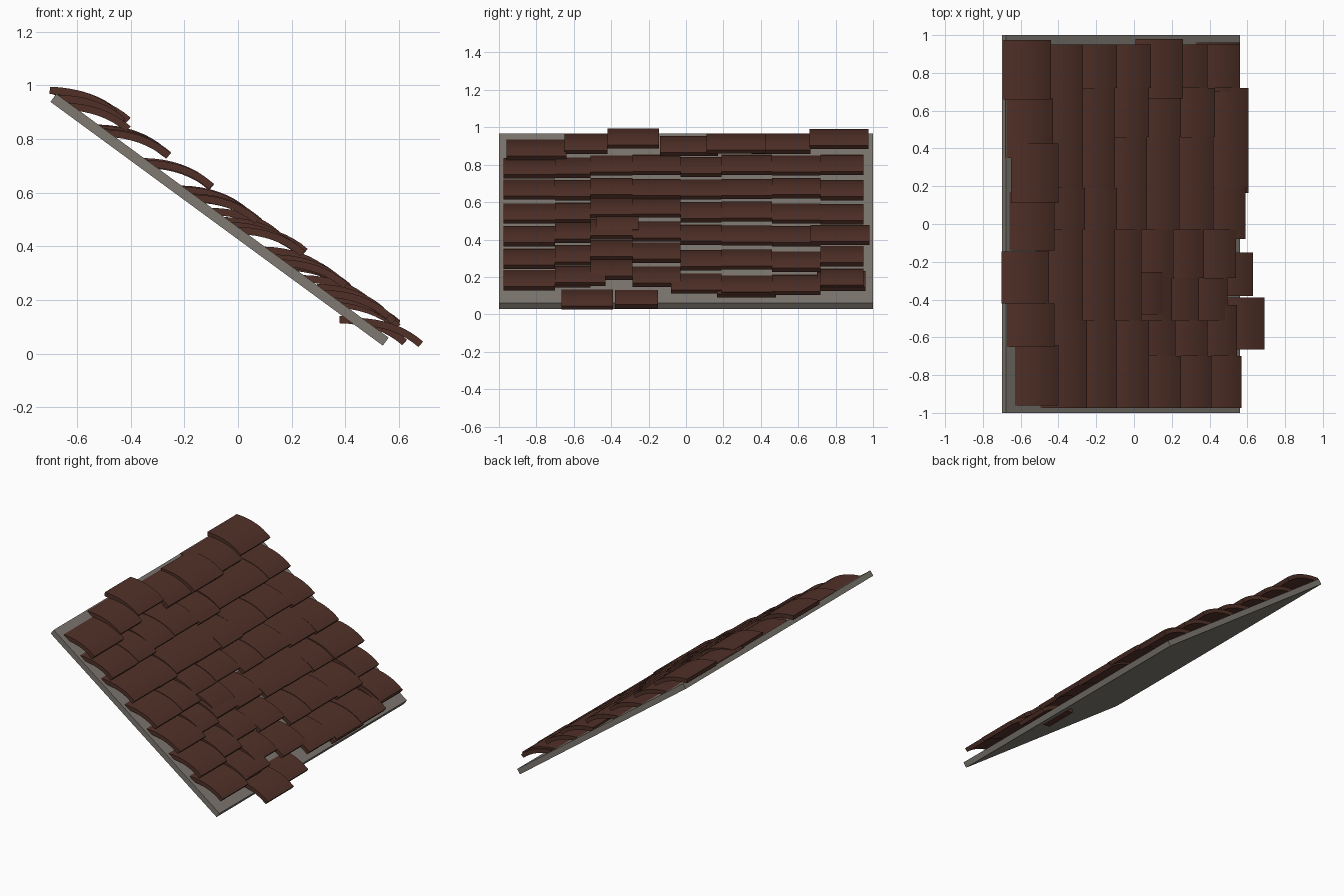
import bpy, bmesh, math
from mathutils import Vector

if "Cube" in bpy.data.objects:
    bpy.data.objects.remove(bpy.data.objects["Cube"])


def material(name, col):
    m = bpy.data.materials.new(name)
    m.diffuse_color = (*col, 1)
    m.use_nodes = True
    m.node_tree.nodes["Principled BSDF"].inputs["Base Color"].default_value = m.diffuse_color
    return m


BROWN = material("brown_clay", (0.082, 0.030, 0.021))
GREY = material("grey_board", (0.21, 0.19, 0.165))

# Roof frame: U runs down the slope, N points out of the roof
ORIGIN = Vector((-0.677, 0, 0.968))
ANG = math.atan2(0.908, 1.238)
U = Vector((math.cos(ANG), 0, -math.sin(ANG)))
N = Vector((math.sin(ANG), 0, math.cos(ANG)))


def on_roof(u, y, n):
    return ORIGIN + U * u + N * n + Vector((0, y, 0))


def extrude_profile(bm, pts, y0, y1):
    """Sweep a closed (u, n) outline across the roof from y0 to y1."""
    a = [bm.verts.new(on_roof(u, y0, n)) for u, n in pts]
    b = [bm.verts.new(on_roof(u, y1, n)) for u, n in pts]
    k = len(pts)
    for i in range(k):
        j = (i + 1) % k
        bm.faces.new((a[i], a[j], b[j], b[i]))
    # end caps as quads, pairing top and underside points
    for i in range(k // 2 - 1):
        bm.faces.new((a[i], a[k - 1 - i], a[k - 2 - i], a[i + 1]))
        bm.faces.new((b[i], b[i + 1], b[k - 2 - i], b[k - 1 - i]))


def finish(bm, name, mat):
    bmesh.ops.recalc_face_normals(bm, faces=bm.faces)
    me = bpy.data.meshes.new(name)
    bm.to_mesh(me)
    bm.free()
    ob = bpy.data.objects.new(name, me)
    bpy.context.collection.objects.link(ob)
    me.materials.append(mat)
    bpy.ops.object.select_all(action='DESELECT')
    ob.select_set(True)
    bpy.context.view_layer.objects.active = ob
    bpy.ops.object.shade_smooth_by_angle(angle=math.radians(30))
    return ob


TILE_LEN, THICK, STEPS = 0.255, 0.027, 8


def tile(bm, x_end, y0, y1, lift=0.0):
    """Arched tile whose lower edge lies at x_end in plan."""
    n_end = 0.074 + lift
    u_end = (x_end - ORIGIN.x - N.x * n_end) / U.x
    top, low = [], []
    for i in range(STEPS + 1):
        d = -TILE_LEN * (1 - i / STEPS)
        n = n_end + 0.0014 - 1.55 * (d + 0.03) ** 2
        slope = -3.1 * (d + 0.03)
        s = THICK / math.hypot(1, slope)
        top.append((u_end + d, n))
        low.append((u_end + d + slope * s, n - s))
    extrude_profile(bm, top + low[::-1], y0, y1)


# Board
bm = bmesh.new()
extrude_profile(bm, [(0, 0), (1.536, 0), (1.536, -0.037), (0, -0.037)], -1, 1)
finish(bm, "roof_board", GREY)

# Ridge course: x of lower edge, y range, lift
bm = bmesh.new()
for t in [(-0.40, -0.96, -0.64, -0.008), (-0.42, -0.65, -0.42, 0.004),
          (-0.45, -0.42, -0.145, 0.01), (-0.42, -0.14, 0.17, -0.004),
          (-0.40, 0.11, 0.425, 0.018), (-0.43, 0.35, 0.665, 0.0),
          (-0.44, 0.66, 0.975, 0.014)]:
    tile(bm, *t)
finish(bm, "ridge_tiles", BROWN)

# Columns of tiles running down the slope: y range, lower edge positions
COLUMNS = [
    (-0.975, -0.70, [-0.25, -0.09, 0.08, 0.25, 0.41, 0.57]),
    (-0.70, -0.51, [-0.25, -0.09, 0.08, 0.22, 0.39, 0.545]),
    (-0.51, -0.285, [-0.27, -0.10, 0.04, 0.20, 0.345, 0.495]),
    (-0.285, -0.03, [-0.27, -0.10, 0.04, 0.21, 0.37, 0.54]),
    (-0.03, 0.19, [-0.26, -0.09, 0.07, 0.24, 0.42]),
    (0.19, 0.46, [-0.27, -0.10, 0.07, 0.24, 0.42, 0.605]),
    (0.46, 0.72, [-0.27, -0.10, 0.08, 0.25, 0.43, 0.605]),
    (0.72, 0.95, [-0.27, -0.09, 0.09, 0.39, 0.56]),
]
for c, (y0, y1, ends) in enumerate(COLUMNS):
    bm = bmesh.new()
    for r, x in enumerate(ends):
        tile(bm, x, y0, y1, 0.003 * ((c + r) % 2))
    finish(bm, f"tile_column_{c + 1}", BROWN)

# Slipped and raised tiles, and those hanging over the eave
bm = bmesh.new()
for t in [(0.26, 0.665, 0.98, 0.014), (0.155, -0.48, -0.255, 0.004),
          (0.59, -0.08, 0.19, 0.0), (0.69, -0.665, -0.39, -0.01),
          (0.63, -0.38, -0.15, -0.04), (0.545, -0.70, -0.43, 0.006),
          (0.605, 0.165, 0.48, -0.008), (0.56, 0.70, 0.96, -0.006)]:
    tile(bm, *t)
finish(bm, "loose_tiles", BROWN)
